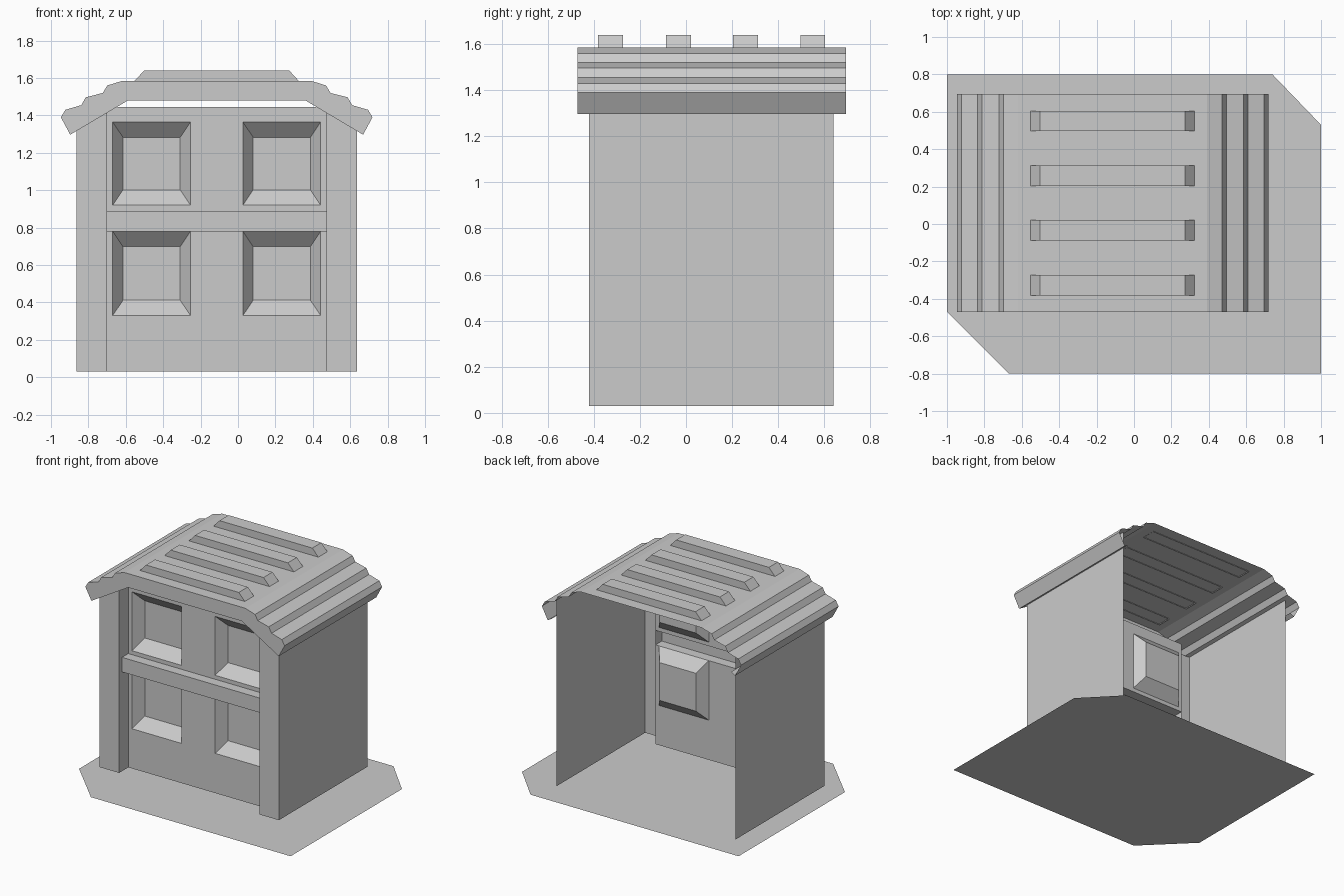
import bpy, bmesh

if "Cube" in bpy.data.objects:
    bpy.data.objects.remove(bpy.data.objects["Cube"])

CX = -0.114                      # centre line of the hut
FRONT, BACK = -0.42, 0.64        # wall depth range
PANEL, LEDGE = -0.31, -0.385     # recessed panel and ledge front
BASE, TOP = 0.03, 1.445

grey = bpy.data.materials.new("plain grey")
grey.diffuse_color = (0.6, 0.6, 0.6, 1)
grey.use_nodes = True
grey.node_tree.nodes["Principled BSDF"].inputs["Base Color"].default_value = grey.diffuse_color


def make(name, faces):
    """Build an object from a list of faces given as point lists."""
    bm = bmesh.new()
    for pts in faces:
        bm.faces.new([bm.verts.new(p) for p in pts])
    bmesh.ops.remove_doubles(bm, verts=bm.verts, dist=0.0005)
    me = bpy.data.meshes.new(name)
    bm.to_mesh(me)
    bm.free()
    me.materials.append(grey)
    ob = bpy.data.objects.new(name, me)
    bpy.context.collection.objects.link(ob)
    return ob


def sweep_z(path, z0, z1):
    """Vertical strip along an (x, y) path."""
    return [[(*a, z0), (*b, z0), (*b, z1), (*a, z1)] for a, b in zip(path, path[1:])]


def sweep_y(path, y0, y1):
    """Strip along an (x, z) path, running front to back."""
    return [[(a[0], y0, a[1]), (b[0], y0, b[1]), (b[0], y1, b[1]), (a[0], y1, a[1])]
            for a, b in zip(path, path[1:])]


# Ground sheet with two cut corners
make("ground_plate", [[(-1, -0.47, 0), (-0.67, -0.8, 0), (1, -0.8, 0),
                       (1, 0.53, 0), (0.74, 0.8, 0), (-1, 0.8, 0)]])

# Side walls with front posts, open at the back
left = [(CX - 0.75, BACK), (CX - 0.75, FRONT), (CX - 0.586, FRONT), (CX - 0.586, PANEL)]
right = [(2 * CX - x, y) for x, y in reversed(left)]
make("left_wall", sweep_z(left, BASE, TOP))
make("right_wall", sweep_z(right, BASE, TOP))

# Recessed front panel with four sunken windows; the ledge row stays open
xs = [CX + d for d in (-0.586, -0.556, -0.14, 0.14, 0.556, 0.586)]
zs = [BASE, 0.33, 0.78, 0.89, 0.92, 1.365, TOP]
panel = []
for i in range(5):
    for j in range(6):
        if j == 2:
            continue
        x0, x1, z0, z1 = xs[i], xs[i + 1], zs[j], zs[j + 1]
        outer = [(x0, PANEL, z0), (x1, PANEL, z0), (x1, PANEL, z1), (x0, PANEL, z1)]
        if i in (1, 3) and j in (1, 4):
            ix, iz, y = 0.055, 0.082, PANEL + 0.075
            inner = [(x0 + ix, y, z0 + iz), (x1 - ix, y, z0 + iz),
                     (x1 - ix, y, z1 - iz), (x0 + ix, y, z1 - iz)]
            panel.append(inner)
            for k in range(4):
                m = (k + 1) % 4
                panel.append([outer[k], outer[m], inner[m], inner[k]])
        else:
            panel.append(outer)
make("front_panel", panel)

# Ledge between the window rows
a, b = xs[0], xs[-1]
ring = [(PANEL, 0.78), (LEDGE, 0.78), (LEDGE, 0.89), (PANEL, 0.89)]
make("front_ledge", [[(a, *p), (b, *p), (b, *q), (a, *q)] for p, q in zip(ring, ring[1:])])

# Stepped roof sheet with eaves and a front gable band
half = [(0.505, 1.585), (0.585, 1.56), (0.609, 1.52), (0.7, 1.497),
        (0.724, 1.455), (0.809, 1.43), (0.833, 1.39), (0.783, 1.297)]
soffit = (0.75, 1.317)
rside = [(CX + x, z) for x, z in half]
lside = [(CX - x, z) for x, z in half]
outline = rside[::-1] + lside
eaves = [(CX + soffit[0], soffit[1])] + outline + [(CX - soffit[0], soffit[1])]
Y0, Y1 = -0.47, 0.695
roof = sweep_y(eaves, Y1, Y0)
band = outline + [(CX - 0.475, 1.48), (CX + 0.475, 1.48)]
roof.append([(x, Y0, z) for x, z in reversed(band)])
make("roof", roof)

# Raised bars with sloping ends across the roof
for n, y in enumerate((-0.328, -0.033, 0.258, 0.55)):
    prof = [(CX + d, z) for d, z in ((0.443, 1.58), (0.388, 1.64), (-0.388, 1.64), (-0.443, 1.58))]
    bar = sweep_y(prof, y + 0.054, y - 0.054)
    bar.append([(x, y - 0.054, z) for x, z in reversed(prof)])
    bar.append([(x, y + 0.054, z) for x, z in prof])
    make(f"roof_bar_{n + 1}", bar)

# Make face directions outward-consistent
for ob in bpy.data.objects:
    ob.data.polygons.foreach_set("use_smooth", [False] * len(ob.data.polygons))
    ob.data.flip_normals() if ob.name in ("roof",) and ob.data.polygons[len(eaves) // 2 - 1].normal.z < 0 else None
    ob.data.update()
